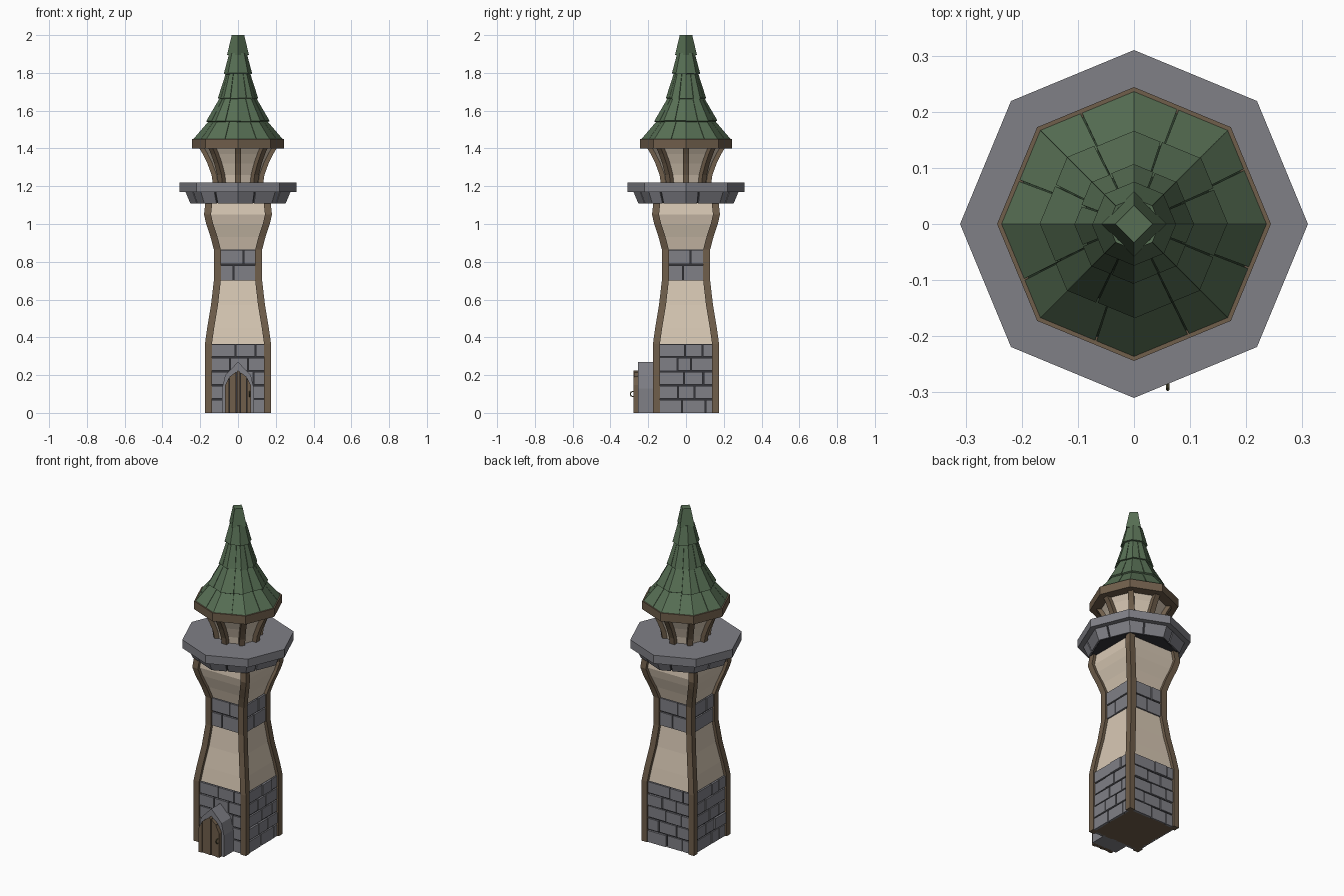
import bpy, bmesh, math, random
from mathutils import Vector, Matrix

if "Cube" in bpy.data.objects:
    bpy.data.objects.remove(bpy.data.objects["Cube"])

random.seed(4)


def material(name, rgb):
    m = bpy.data.materials.new(name)
    m.diffuse_color = (*rgb, 1)
    m.use_nodes = True
    m.node_tree.nodes["Principled BSDF"].inputs["Base Color"].default_value = m.diffuse_color
    return m


STONE = material("grey stone", (0.215, 0.215, 0.24))
MORTAR = material("dark mortar", (0.035, 0.035, 0.042))
PLASTER = material("cream plaster", (0.68, 0.575, 0.455))
WOOD = material("brown timber", (0.16, 0.112, 0.07))
TILE = material("green tile", (0.095, 0.158, 0.088))
UNDER = material("dark green gap", (0.03, 0.055, 0.03))
METAL = material("handle brass", (0.16, 0.15, 0.07))


def finish(bm, name, *mats):
    bmesh.ops.recalc_face_normals(bm, faces=bm.faces)
    me = bpy.data.meshes.new(name)
    bm.to_mesh(me)
    bm.free()
    for m in mats:
        me.materials.append(m)
    ob = bpy.data.objects.new(name, me)
    bpy.context.collection.objects.link(ob)
    return ob


def loft(bm, rings):
    """Skin a list of equal-length point rings and cap both ends."""
    vs = [[bm.verts.new(p) for p in r] for r in rings]
    n = len(vs[0])
    for a, b in zip(vs, vs[1:]):
        for i in range(n):
            bm.faces.new((a[i], a[(i + 1) % n], b[(i + 1) % n], b[i]))
    bm.faces.new(vs[0][::-1])
    bm.faces.new(vs[-1])


def polar(r, ang, z):
    return Vector((r * math.cos(ang), r * math.sin(ang), z))


def lathe(bm, profile, n, phase=0.0):
    loft(bm, [[polar(r, phase + math.tau * i / n, z) for i in range(n)] for z, r in profile])


def slab(bm, quad, depth):
    """Block whose outer face is quad, pushed inwards by depth."""
    n = (quad[1] - quad[0]).cross(quad[3] - quad[0]).normalized()
    loft(bm, [[p - n * depth for p in quad], quad])


def ring_blocks(bm, z0, r0, z1, r1, n, cuts, depth, gap=0.004, jag=0.0, phase=0.0):
    """Split every side of a frustum into separate tapered blocks."""
    for i in range(n):
        a, b = phase + math.tau * i / n, phase + math.tau * (i + 1) / n
        lo, ro = polar(r0, a, z0), polar(r0, b, z0)
        lt, rt = polar(r1, a, z1), polar(r1, b, z1)
        edges = [0.0] + [c + random.uniform(-.1, .1) for c in cuts] + [1.0]
        for u, v in zip(edges, edges[1:]):
            g = gap / (ro - lo).length
            u, v = (u + g if u else u), (v - g if v < 1 else v)
            q = [lo.lerp(ro, u), lo.lerp(ro, v), lt.lerp(rt, v), lt.lerp(rt, u)]
            j = random.uniform(0, jag)
            for k in (0, 1):
                q[k] = q[k] + (q[k] - q[3 - k]).normalized() * j
            slab(bm, q, depth)


# Outer half-width of the tower by height
SHAPE = [(0, .175), (.365, .175), (.45, .163), (.57, .143), (.70, .128),
         (.865, .128), (.93, .145), (1.0, .168), (1.05, .180), (1.12, .172)]

# Square tower core: plaster, with mortar behind the brick bands
bm = bmesh.new()
lathe(bm, [(z, (w - .018) * math.sqrt(2)) for z, w in SHAPE], 4, math.pi / 4)
bm.normal_update()
for f in bm.faces:
    z = f.calc_center_median().z
    f.material_index = 2 if z < .01 else 1 if z < .365 or .70 < z < .865 else 0
finish(bm, "tower_walls", PLASTER, MORTAR, WOOD)

# Brick courses on all four sides
bm = bmesh.new()
for side in range(4):
    turn = Matrix.Rotation(side * math.pi / 2, 3, 'Z')
    for base, top, rows, w in ((0, .367, 5, .175), (.70, .867, 2, .128)):
        h = (top - base) / rows
        half = w - .033
        for r in range(rows):
            cuts = ([-.4, .3] if r % 2 else [-.05, .62]) if rows == 5 else [(-.15, .3)[r]]
            xs = [-1] + [c + random.uniform(-.12, .12) for c in cuts] + [1]
            for a, b in zip(xs, xs[1:]):
                x0, x1 = a * half + .003, b * half - .003
                z0, z1 = base + r * h + .004 * (r > 0), base + (r + 1) * h - .004
                y = -(w - .008 + random.uniform(-.003, .003))
                slab(bm, [turn @ Vector(p) for p in
                          ((x0, y, z0), (x1, y, z0), (x1, y, z1), (x0, y, z1))], .014)
finish(bm, "wall_bricks", STONE)

# Curved corner posts
bm = bmesh.new()
for side in range(4):
    turn = Matrix.Rotation(side * math.pi / 2, 3, 'Z')
    loft(bm, [[turn @ Vector((w - dx, w - dy, z)) for dx, dy in
               ((0, 0), (.037, 0), (.037, .037), (0, .037))] for z, w in SHAPE])
finish(bm, "corner_posts", WOOD)

# Balcony slab and the bricks beneath it
bm = bmesh.new()
lathe(bm, [(1.17, .31), (1.22, .31)], 8)
finish(bm, "balcony_slab", STONE)
bm = bmesh.new()
ring_blocks(bm, 1.108, .252, 1.17, .278, 8, [.4], .03)
finish(bm, "balcony_bricks", STONE)
bm = bmesh.new()
lathe(bm, [(1.11, .242), (1.171, .268)], 8)
finish(bm, "balcony_core", MORTAR)

# Flared lantern room under the roof, with eight posts
FLARE = [(1.20, .131), (1.26, .140), (1.32, .162), (1.37, .186), (1.41, .21)]
bm = bmesh.new()
lathe(bm, [(z, r - .02) for z, r in FLARE], 8)
finish(bm, "lantern_walls", PLASTER)
bm = bmesh.new()
for i in range(8):
    turn = Matrix.Rotation(i * math.pi / 4, 3, 'Z')
    loft(bm, [[turn @ Vector((r - d, y, z)) for d, y in
               ((0, -.016), (0, .016), (.04, .016), (.04, -.016))] for z, r in FLARE])
finish(bm, "lantern_posts", WOOD)

# Timber eaves
bm = bmesh.new()
lathe(bm, [(1.40, .244), (1.45, .244)], 8)
finish(bm, "roof_eaves", WOOD)

# Roof: overlapping tiers of tiles on a dark core
TIERS = [(1.45, .236, 1.555, .146, [.5]), (1.548, .166, 1.675, .092, [.5]),
         (1.668, .106, 1.805, .062, [.5]), (1.80, .074, 1.905, .046, [])]
bm = bmesh.new()
for z0, r0, z1, r1, cuts in TIERS:
    ring_blocks(bm, z0, r0, z1, r1, 8, cuts, .014, .0015, .006 if z0 > 1.5 else 0)
lathe(bm, [(1.895, .058), (2.0, .033)], 4)
finish(bm, "roof_tiles", TILE)
bm = bmesh.new()
for z0, r0, z1, r1, cuts in TIERS:
    lathe(bm, [(z0 + .002, r0 - .008), (z1, r1 - .006)], 8)
finish(bm, "roof_core", UNDER)


def prism(bm, outline, y0, y1):
    loft(bm, [[Vector((x, y, z)) for x, z in outline] for y in (y0, y1)])


# Pointed stone porch
half = [(.084, 0), (.084, .13), (.068, .20), (0, .27)]
bm = bmesh.new()
prism(bm, half + [(-x, z) for x, z in half[2::-1]], -.255, -.15)
finish(bm, "door_arch", STONE)


# Arched plank door
def arch(x):
    x = abs(x)
    return .225 - x * .75 if x < .045 else .191 - (x - .045) * 1.9


bm = bmesh.new()
edges = [-.07, -.046, -.008, .012, .046, .07]
for k, (a, b) in enumerate(zip(edges, edges[1:])):
    a, b = a + .0015, b - .0015
    m = 0 if a < 0 < b else (a + b) / 2
    prism(bm, [(a, 0), (b, 0), (b, arch(b)), (m, arch(m)), (a, arch(a))],
          -.278 + .004 * (k % 2), -.25)
finish(bm, "door_planks", WOOD)
bm = bmesh.new()
prism(bm, [(-.068, .001), (.068, .001), (.068, .14), (.044, .188), (0, .22),
           (-.044, .188), (-.068, .14)], -.266, -.25)
finish(bm, "door_backing", MORTAR)

# Ring handle
bpy.ops.mesh.primitive_torus_add(major_segments=8, minor_segments=5, major_radius=.014,
                                 minor_radius=.003, location=(.06, -.281, .1),
                                 rotation=(math.pi / 2, 0, math.pi / 2))
bpy.context.object.name = "door_handle"
bpy.context.object.data.materials.append(METAL)
